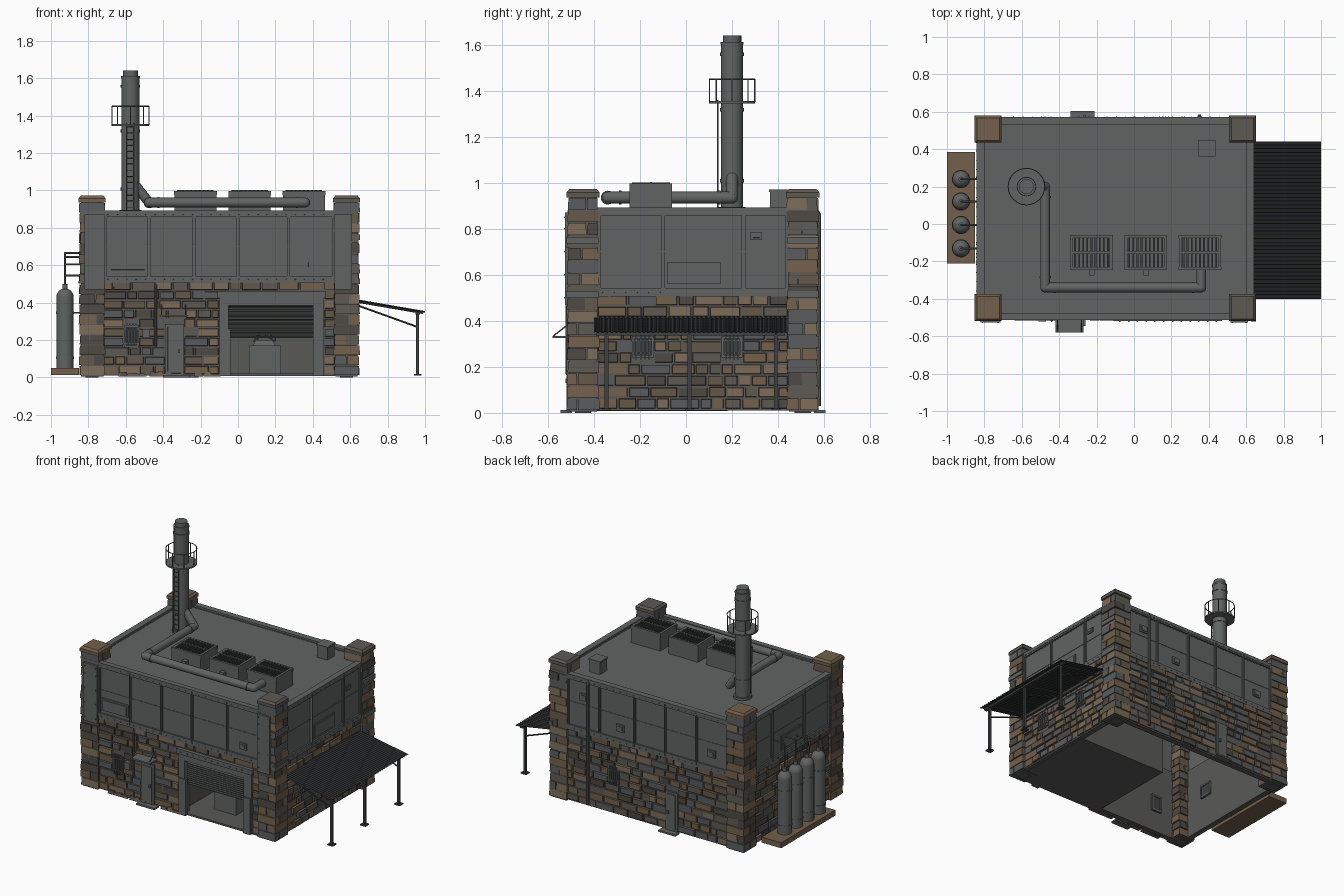
import bpy, bmesh, math, random
from mathutils import Matrix, Vector

if "Cube" in bpy.data.objects:
    bpy.data.objects.remove(bpy.data.objects["Cube"])
random.seed(7)
R = random.uniform

def material(name, c):
    m = bpy.data.materials.new(name)
    m.diffuse_color = (*c, 1)
    m.use_nodes = True
    m.node_tree.nodes["Principled BSDF"].inputs["Base Color"].default_value = m.diffuse_color
    return m
METAL = material("dark_metal", (.12, .125, .125))
DARK = material("black_metal", (.05, .052, .055))
MORTAR = material("mortar", (.10, .10, .095))
WOOD = material("plinth_brown", (.17, .115, .07))
STONE = [MORTAR] + [material("stone_%d" % i, c) for i, c in enumerate(
    [(.17, .115, .07), (.13, .095, .065), (.11, .10, .085), (.10, .105, .11), (.20, .15, .10), (.075, .065, .055)])]

def finish(bm, name, mats=(METAL,), smooth=False):
    bmesh.ops.recalc_face_normals(bm, faces=bm.faces)
    me = bpy.data.meshes.new(name)
    bm.to_mesh(me)
    bm.free()
    for m in mats:
        me.materials.append(m)
    ob = bpy.data.objects.new(name, me)
    bpy.context.collection.objects.link(ob)
    if smooth:
        bpy.ops.object.select_all(action='DESELECT')
        ob.select_set(True)
        bpy.context.view_layer.objects.active = ob
        bpy.ops.object.shade_smooth_by_angle(angle=math.radians(40))
    return ob

def hexa(bm, pts, mi=0):
    v = [bm.verts.new(p) for p in pts]
    for f in ((0, 1, 2, 3), (4, 5, 6, 7), (0, 1, 5, 4), (1, 2, 6, 5), (2, 3, 7, 6), (3, 0, 4, 7)):
        bm.faces.new([v[i] for i in f]).material_index = mi

def box(bm, x0, x1, y0, y1, z0, z1, mi=0, top=0):
    t = top  # inset of the upper face
    hexa(bm, [(x0, y0, z0), (x1, y0, z0), (x1, y1, z0), (x0, y1, z0),
              (x0+t, y0+t, z1), (x1-t, y0+t, z1), (x1-t, y1-t, z1), (x0+t, y1-t, z1)], mi)

def cyl(bm, p, q, r, n=16, r2=None):
    p, q = Vector(p), Vector(q)
    m = Matrix.Translation((p+q)/2) @ (q-p).to_track_quat('Z', 'Y').to_matrix().to_4x4()
    bmesh.ops.create_cone(bm, cap_ends=True, segments=n, radius1=r, radius2=r if r2 is None else r2,
                          depth=(q-p).length, matrix=m)

def pipe(bm, pts, r, n=8):
    for p, q in zip(pts, pts[1:]):
        cyl(bm, p, q, r, n)
    for p in pts[1:-1]:
        bmesh.ops.create_uvsphere(bm, u_segments=n, v_segments=max(4, n//2), radius=r, matrix=Matrix.Translation(p))

# Wall-local coordinates: u along the wall, d outward, z up
SIDE = {"front": lambda u, d, z: (u, -.495-d, z), "back": lambda u, d, z: (u, .555+d, z),
        "right": lambda u, d, z: (.625+d, u, z), "left": lambda u, d, z: (-.825-d, u, z)}

def wbox(bm, s, u0, u1, d0, d1, z0, z1, mi=0, inset=0):
    i, P = inset, SIDE[s]
    hexa(bm, [P(u0, d0, z0), P(u1, d0, z0), P(u1, d0, z1), P(u0, d0, z1),
              P(u0+i, d1, z0+i), P(u1-i, d1, z0+i), P(u1-i, d1, z1-i), P(u0+i, d1, z1-i)], mi)

def lay_stones(bm, s, a, b, z0, z1, rows, holes):
    h = (z1-z0)/rows
    for k in range(rows):
        za, zb = z0+k*h, z0+(k+1)*h
        spans, u = [], a
        for h0, h1, hz0, hz1 in sorted(holes):
            if min(zb, hz1)-max(za, hz0) > .3*h:
                spans.append((u, h0))
                u = h1
        for p, q in spans+[(u, b)]:
            while q-p > .012:
                w = R(.05, .14)
                e = q if p+w > q-.04 else p+w
                wbox(bm, s, p+.002, e-.002, -.01, R(.002, .015), za+.002, zb-R(.001, .004), random.randint(1, 6), .004)
                p = e

SPAN = {"front": (-.72, .52), "back": (-.72, .52), "right": (-.385, .445), "left": (-.385, .445)}
WINDOWS = {"front": [(-.61, -.53, .16, .28)], "back": [(.12, .20, .22, .33)],
           "right": [(-.235, -.14, .24, .335), (.155, .245, .24, .335)], "left": [(-.235, -.14, .24, .335)]}
DOORS = {"front": [(-.39, -.29, .01, .285)], "back": [(-.33, -.24, .01, .28)], "right": [], "left": []}
GARAGE = (-.10, .46, .0, .455)
MULLIONS = {"front": (-.475, -.235, 0, .27), "back": (-.475, -.235, 0, .27), "right": (-.1, .25), "left": (-.1, .25)}
HATCH = {"front": [(-.69, -.49, .565, .65), (.365, .42, .58, .625)], "right": [(-.08, .15, .56, .655), (.28, .33, .75, .785)],
         "back": [(.36, .42, .73, .78), (-.62, -.56, .6, .65), (.08, .14, .59, .64)], "left": [(-.08, .15, .56, .655)]}

for s, (a, b) in SPAN.items():
    # Stone wall with solid backing, open at the garage
    bm = bmesh.new()
    if s == "front":
        wbox(bm, s, a-.03, -.06, -.04, 0, .01, .52)
        wbox(bm, s, .405, b+.03, -.04, 0, .01, .52)
        wbox(bm, s, -.06, .405, -.04, 0, .39, .52)
    else:
        wbox(bm, s, a-.03, b+.03, -.04, 0, .01, .52)
    lay_stones(bm, s, a, b, .015, .515, 10, WINDOWS[s]+DOORS[s]+([GARAGE] if s == "front" else []))
    finish(bm, s+"_stone_wall", STONE)
    # Upper metal cladding: sheet, flanges, mullions, seams, hatches, rivets
    bm = bmesh.new()
    wbox(bm, s, a-.02, b+.02, -.03, .004, .51, .88)
    for z0, z1, d in ((.505, .542, .015), (.858, .885, .015), (.699, .703, .007)):
        wbox(bm, s, a, b, 0, d, z0, z1)
    for u in (a+.008, *MULLIONS[s], b-.008):
        wbox(bm, s, u-.008, u+.008, 0, .013, .54, .86)
        wbox(bm, s, u-.003, u+.003, 0, .019, .52, .88)
        wbox(bm, s, u+.04, u+.05, -.01, .01, .485, .51) if u < b-.1 else None
    for u0, u1, z0, z1 in HATCH[s]:
        wbox(bm, s, u0, u1, 0, .012, z0, z1)
        wbox(bm, s, u0+.008, u1-.008, 0, .016, z0+.008, z1-.008, 0, .003)
    for i in range(int((b-a)/.05)):
        for z in (.523, .872):
            wbox(bm, s, a+.022+i*.05, a+.03+i*.05, .01, .019, z-.004, z+.004, 0, .002)
    finish(bm, s+"_metal_cladding")
    # Barred windows
    bm = bmesh.new()
    for u0, u1, z0, z1 in WINDOWS[s]:
        wbox(bm, s, u0, u1, -.05, .001, z0, z1, 1)
        for f in ((u0, u0+.01, z0, z1), (u1-.01, u1, z0, z1), (u0, u1, z0, z0+.012), (u0, u1, z1-.012, z1)):
            wbox(bm, s, f[0], f[1], -.055, .012, f[2], f[3])
        for i in range(1, 5):
            u = u0+(u1-u0)*i/5
            wbox(bm, s, u-.003, u+.003, .006, .02, z0-.008, z1+.008)
        for z in (z0+.02, z1-.02):
            wbox(bm, s, u0-.004, u1+.004, .01, .018, z-.003, z+.003)
    finish(bm, s+"_windows", (METAL, DARK))
    # Personnel doors
    for u0, u1, z0, z1 in DOORS[s]:
        bm = bmesh.new()
        wbox(bm, s, u0, u1, -.02, .012, z0, z1)
        wbox(bm, s, u0+.012, u1-.012, 0, .017, z0+.01, z1-.012, 0, .003)
        wbox(bm, s, u1-.03, u1-.02, 0, .028, .13, .15)
        wbox(bm, s, u0-.01, u1+.03, 0, .05, 0, .012)
        finish(bm, s+"_door")

# Corner pillars with caps and pad feet
for nx, cx in (("left", -.78), ("right", .58)):
    for ny, cy in (("front", -.447), ("back", .507)):
        bm = bmesh.new()
        box(bm, cx-.06, cx+.06, cy-.06, cy+.06, .005, .94)
        box(bm, cx-.035, cx+.035, cy-.035, cy+.035, 0, .01)
        h = .925/17
        for k in range(17):
            z, t = .012+k*h, R(-.025, .025)
            x0, x1, y0, y1 = (c+sg*R(.063, .072) for c, sg in ((cx, -1), (cx, 1), (cy, -1), (cy, 1)))
            halves = ((x0, cx+t-.002, y0, y1), (cx+t+.002, x1, y0, y1)) if k % 2 else \
                     ((x0, x1, y0, cy+t-.002), (x0, x1, cy+t+.002, y1))
            for q in halves:
                box(bm, *q, z, z+h-.004, random.randint(1, 6), .002)
        cap = random.randint(1, 3)
        box(bm, cx-.072, cx+.072, cy-.072, cy+.072, .936, .958, cap)
        box(bm, cx-.072, cx+.072, cy-.072, cy+.072, .958, .972, cap, .012)
        finish(bm, ny+"_"+nx+"_pillar", STONE)
bm = bmesh.new()
for x0, x1 in ((-.82, -.715), (.515, .61)):
    wbox(bm, "front", x0, x1, 0, .031, .47, .87)
    for z in (.5, .6, .7, .8, .85):
        for x in (x0+.01, x1-.01):
            wbox(bm, "front", x-.004, x+.004, .03, .035, z-.004, z+.004)
for y0, y1 in ((-.52, -.38), (.44, .575)):
    for z in (.5, .735):
        wbox(bm, "right", y0, y1, 0, .028, z, z+.03)
finish(bm, "pillar_plates_and_straps")

# Roof deck and rim
bm = bmesh.new()
box(bm, -.83, .63, -.5, .56, .855, .878)
for q in ((-.842, .642, -.512, -.475), (-.842, .642, .53, .572), (-.842, -.80, -.475, .53), (.60, .642, -.475, .53)):
    box(bm, *q, .868, .892)
box(bm, .35, .43, .365, .445, .875, .965)
box(bm, .345, .435, .36, .45, .96, .97)
finish(bm, "roof")

# Garage frame, guards, rolled shutter
bm = bmesh.new()
for q in ((-.10, -.052, .01, .455), (.40, .46, .01, .455), (-.10, .46, .385, .455)):
    wbox(bm, "front", q[0], q[1], -.04, .016, q[2], q[3])
wbox(bm, "front", -.11, .47, -.01, .024, .425, .46)
for x in (-.095, .40):
    wbox(bm, "front", x, x+.055, 0, .024, .008, .26)
for i in range(13):
    wbox(bm, "front", -.06, .41, -.03, -.016, .21+i*.014, .2225+i*.014, 0, .003)
for i in range(12):
    wbox(bm, "front", -.08+i*.047, -.072+i*.047, .02, .028, .438, .446)
finish(bm, "garage_frame_and_shutter")
bm = bmesh.new()
box(bm, -.1, .6, -.5, .18, .008, .02)
box(bm, -.1, .6, -.46, .18, .40, .41)
box(bm, -.1, .6, .17, .18, .02, .40)
for x in (-.1, .59):
    box(bm, x, x+.01, -.46, .17, .02, .40)
finish(bm, "garage_room", (MORTAR,))
bm = bmesh.new()
box(bm, .06, .23, -.35, -.22, .02, .17)
box(bm, .08, .20, -.33, -.24, .17, .20, 0, .015)
pipe(bm, [(.09, -.3, .19), (.12, -.32, .25), (.2, -.34, .2)], .01)
finish(bm, "workshop_machine")

# Door awning, downpipes, meter, rubble
bm = bmesh.new()
box(bm, -.42, -.27, -.58, -.49, .325, .335)
for x in (-.41, -.28):
    cyl(bm, (x, -.575, .335), (x, -.505, .39), .003, 6)
finish(bm, "door_awning")
bm = bmesh.new()
pipe(bm, [(-.44, -.5, .5), (-.44, -.517, .48), (-.44, -.517, .17), (-.44, -.49, .17)], .006)
pipe(bm, [(.35, .565, .88), (.35, .577, .86), (.35, .577, .03)], .01)
wbox(bm, "front", -.51, -.47, 0, .025, .21, .26)
finish(bm, "wall_pipes_and_meter")
bm = bmesh.new()
for i in range(18):
    x, w = R(-.7, -.12), R(.012, .03)
    box(bm, x-w, x+w, -.517, -.48, .006, R(.018, .035), random.randint(1, 6), .005)
finish(bm, "base_rubble", STONE)

# Chimney, bands, ladder, railed platform
C = (-.575, .2)
bm = bmesh.new()
for r, z0, z1 in ((.048, .875, 1.61), (.04, 1.6, 1.64), (.058, .875, .895), (.052, 1.0, 1.015), (.052, 1.31, 1.325), (.052, 1.55, 1.565), (.05, 1.6, 1.612)):
    cyl(bm, (*C, z0), (*C, z1), r, 24)
cyl(bm, (*C, 1.345), (*C, 1.355), .1, 24)
finish(bm, "chimney", smooth=True)
bm = bmesh.new()
ring = [Vector((C[0]+.098*math.cos(i*math.pi/12), C[1]+.098*math.sin(i*math.pi/12), 0)) for i in range(25)]
pipe(bm, [p+Vector((0, 0, 1.45)) for p in ring], .003, 6)
for p in ring[0:24:3]:
    cyl(bm, p+Vector((0, 0, 1.35)), p+Vector((0, 0, 1.45)), .003, 6)
for x in (-.02, .02):
    cyl(bm, (C[0]+x, .138, .88), (C[0]+x, .138, 1.36), .003, 6)
for i in range(14):
    cyl(bm, (C[0]-.02, .138, .91+i*.033), (C[0]+.02, .138, .91+i*.033), .0025, 6)
finish(bm, "chimney_ladder_and_railing")

# Roof duct
bm = bmesh.new()
pipe(bm, [(-.55, .2, 1.03), (-.475, .2, .935), (-.475, -.34, .935), (.36, -.34, .935), (.36, -.23, .935)], .026, 16)
for p, q in (((-.475, .14, .935), (-.475, .15, .935)), ((-.475, -.29, .935), (-.475, -.28, .935)),
             ((-.43, -.34, .935), (-.42, -.34, .935)), ((.31, -.34, .935), (.32, -.34, .935))):
    cyl(bm, p, q, .03, 16)
finish(bm, "roof_duct", smooth=True)

# Rooftop cooling units with slatted tops
for n, x in enumerate((-.34, -.05, .24)):
    bm = bmesh.new()
    y0, y1 = -.245, -.06
    box(bm, x, x+.225, y0, y1, .875, .98)
    for q in ((x-.002, x+.227, y0, y0+.015), (x-.002, x+.227, y1-.015, y1), (x, x+.015, y0, y1), (x+.21, x+.225, y0, y1)):
        box(bm, *q, .975, .997)
    for i in range(9):
        box(bm, x+.02+i*.022, x+.029+i*.022, y0+.01, y1-.01, .982, 1.0, 1)
    box(bm, x+.015, x+.21, -.157, -.147, .985, 1.002)
    if n < 2:
        box(bm, x+.1, x+.13, -.275, y0, .91, .94)
    finish(bm, "cooling_unit_%d" % (n+1), (METAL, DARK))

# Side canopy: corrugated sheet, posts, struts, beams
bm = bmesh.new()
rows = [[bm.verts.new((x, -.4+i*.005, z+(0, .005, .005, 0)[i % 4])) for x, z in ((.635, .413), (1.0, .35))] for i in range(169)]
for p, q in zip(rows, rows[1:]):
    bm.faces.new((p[0], p[1], q[1], q[0]))
finish(bm, "canopy_sheet", (DARK,)).modifiers.new("thickness", 'SOLIDIFY').thickness = .003
bm = bmesh.new()
for y in (-.345, .015, .39):
    box(bm, .953, .969, y-.008, y+.008, .01, .35)
    box(bm, .94, .982, y-.02, y+.02, .01, .018)
    cyl(bm, (.64, y, .385), (.96, y, .27), .005, 6)
    cyl(bm, (.64, y, .404), (.99, y, .344), .005, 6)
box(bm, .95, .972, -.39, .43, .337, .35)
box(bm, .635, .65, -.39, .43, .385, .405)
finish(bm, "canopy_frame", (DARK,))

# Gas cylinders on plinth with feed pipes into the wall
bm = bmesh.new()
box(bm, -1, -.85, -.21, .385, .012, .05)
finish(bm, "cylinder_plinth", (WOOD,))
for n, (y, z) in enumerate(((.24, .665), (.12, .645), (-.005, .605), (-.13, .545))):
    bm = bmesh.new()
    cyl(bm, (-.925, y, .05), (-.925, y, .43), .046, 20)
    bmesh.ops.create_uvsphere(bm, u_segments=20, v_segments=12, radius=.046, matrix=Matrix.Translation((-.925, y, .43)))
    cyl(bm, (-.925, y, .46), (-.925, y, .5), .013, 12)
    for k in (.1, .34):
        cyl(bm, (-.925, y, k), (-.925, y, k+.012), .049, 20)
    pipe(bm, [(-.925, y, .49), (-.925, y, z), (-.82, y, z)], .005)
    cyl(bm, (-.9, y, .345), (-.82, y, .345), .004, 6)
    finish(bm, "gas_cylinder_%d" % (n+1), smooth=True)
